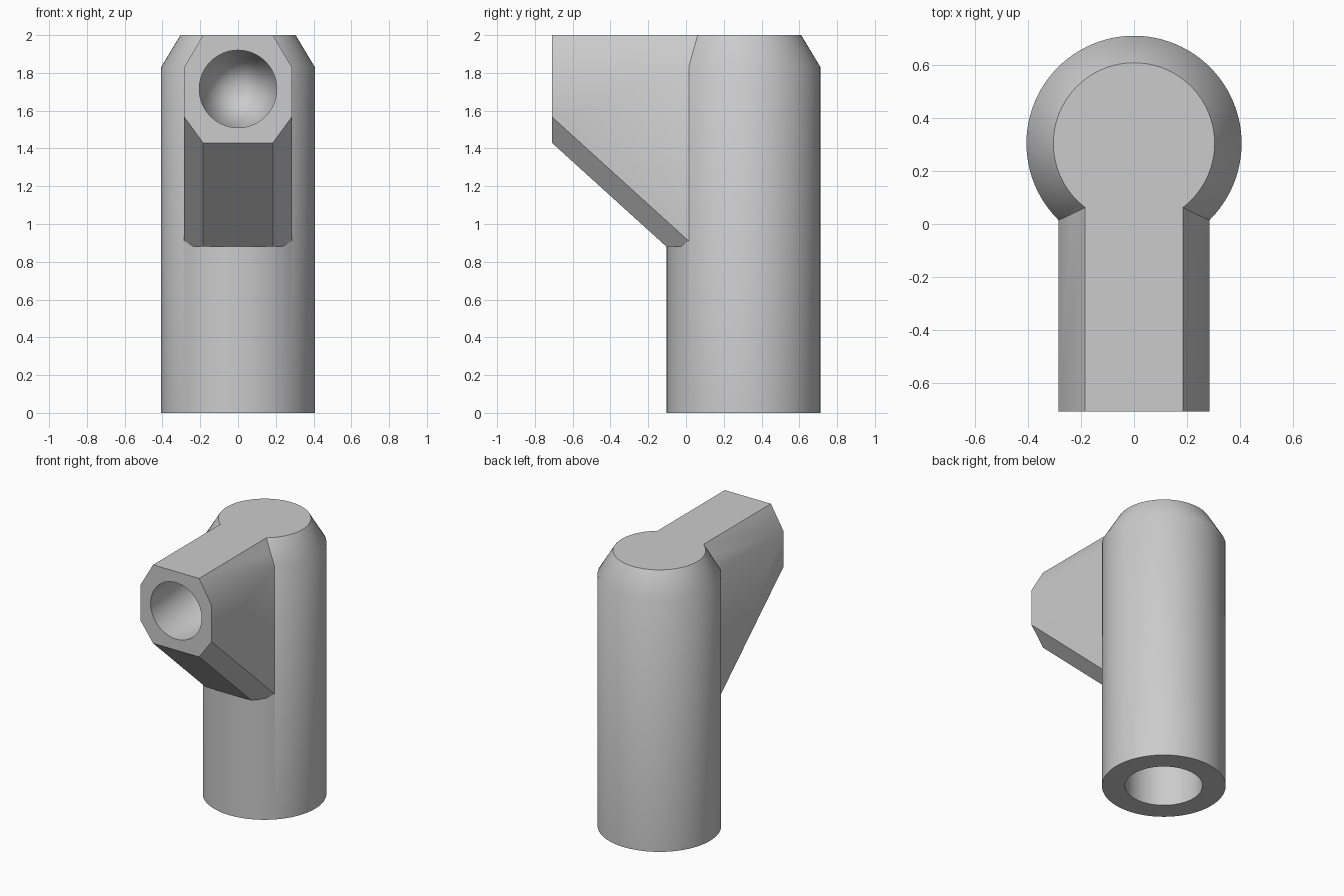
import bpy, bmesh, math
from mathutils import Matrix

cube = bpy.data.objects.get("Cube")
if cube:
    bpy.data.objects.remove(cube, do_unlink=True)

grey = bpy.data.materials.new("plain grey")
grey.use_nodes = True
colour = (0.6, 0.6, 0.6, 1)
grey.diffuse_color = colour
grey.node_tree.nodes["Principled BSDF"].inputs["Base Color"].default_value = colour


def make_object(name, bm):
    bmesh.ops.recalc_face_normals(bm, faces=bm.faces)
    mesh = bpy.data.meshes.new(name)
    bm.to_mesh(mesh)
    bm.free()
    mesh.materials.append(grey)
    obj = bpy.data.objects.new(name, mesh)
    bpy.context.collection.objects.link(obj)
    return obj


def turned(name, profile, place, sides=96):
    """Solid of stacked rings (radius, height); radius 0 makes a tip."""
    bm = bmesh.new()
    rings = []
    for radius, height in profile:
        count = sides if radius else 1
        rings.append([bm.verts.new((radius * math.cos(math.tau * i / sides),
                                    radius * math.sin(math.tau * i / sides), height))
                      for i in range(count)])
    for low, high in zip(rings, rings[1:]):
        for i in range(sides):
            j = (i + 1) % sides
            if len(high) == 1:
                bm.faces.new((low[i], low[j], high[0]))
            else:
                bm.faces.new((low[i], low[j], high[j], high[i]))
    for ring in (rings[0], rings[-1]):
        if len(ring) > 1:
            bm.faces.new(ring)
    bm.transform(place)
    return make_object(name, bm)


def combine(target, tool, operation):
    mod = target.modifiers.new(operation, 'BOOLEAN')
    mod.operation = operation
    mod.solver = 'EXACT'
    mod.object = tool
    bpy.context.view_layer.objects.active = target
    bpy.ops.object.modifier_apply(modifier=mod.name)
    bpy.data.objects.remove(tool, do_unlink=True)


# Upright post with a bevelled top
AXIS_Y, FRONT_Y = 0.305, -0.71
post = turned("socket_post", [(0.407, 0), (0.407, 1.83), (0.305, 2)],
              Matrix.Translation((0, AXIS_Y, 0)))

# Chamfered arm whose underside slopes down to the post
bm = bmesh.new()
half = [(0.185, 2), (0.285, 1.83), (0.285, 1.567), (0.185, 1.43)]
section = half + [(-x, z) for x, z in reversed(half)]
drop = 0.907 * (AXIS_Y - FRONT_Y)
front = [bm.verts.new((x, FRONT_Y, z)) for x, z in section]
back = [bm.verts.new((x, AXIS_Y, z - (drop if z < 1.7 else 0))) for x, z in section]
bm.faces.new(front)
bm.faces.new(back)
for i in range(len(section)):
    j = (i + 1) % len(section)
    bm.faces.new((front[i], front[j], back[j], back[i]))
# Level the foot of the arm
cut = bmesh.ops.bisect_plane(bm, geom=bm.verts[:] + bm.edges[:] + bm.faces[:],
                             plane_co=(0, 0, 0.882), plane_no=(0, 0, -1), clear_outer=True)
bmesh.ops.holes_fill(bm, edges=[e for e in bm.edges if e.is_boundary])
arm = make_object("arm", bm)
combine(post, arm, 'UNION')

# Pointed bores in the foot of the post and the front of the arm
foot_bore = turned("foot_bore", [(0.255, -0.1), (0.255, 1.2), (0, 1.4)],
                   Matrix.Translation((0, AXIS_Y, 0)))
combine(post, foot_bore, 'DIFFERENCE')
arm_bore = turned("arm_bore", [(0.205, -0.1), (0.205, 0.4), (0, 0.85)],
                  Matrix.Translation((0, FRONT_Y, 1.715)) @ Matrix.Rotation(-math.pi / 2, 4, 'X'))
combine(post, arm_bore, 'DIFFERENCE')

# Smooth the round walls, keep the cut edges crisp
bpy.ops.object.select_all(action='DESELECT')
post.select_set(True)
bpy.context.view_layer.objects.active = post
bpy.ops.object.shade_smooth_by_angle(angle=math.radians(33))
